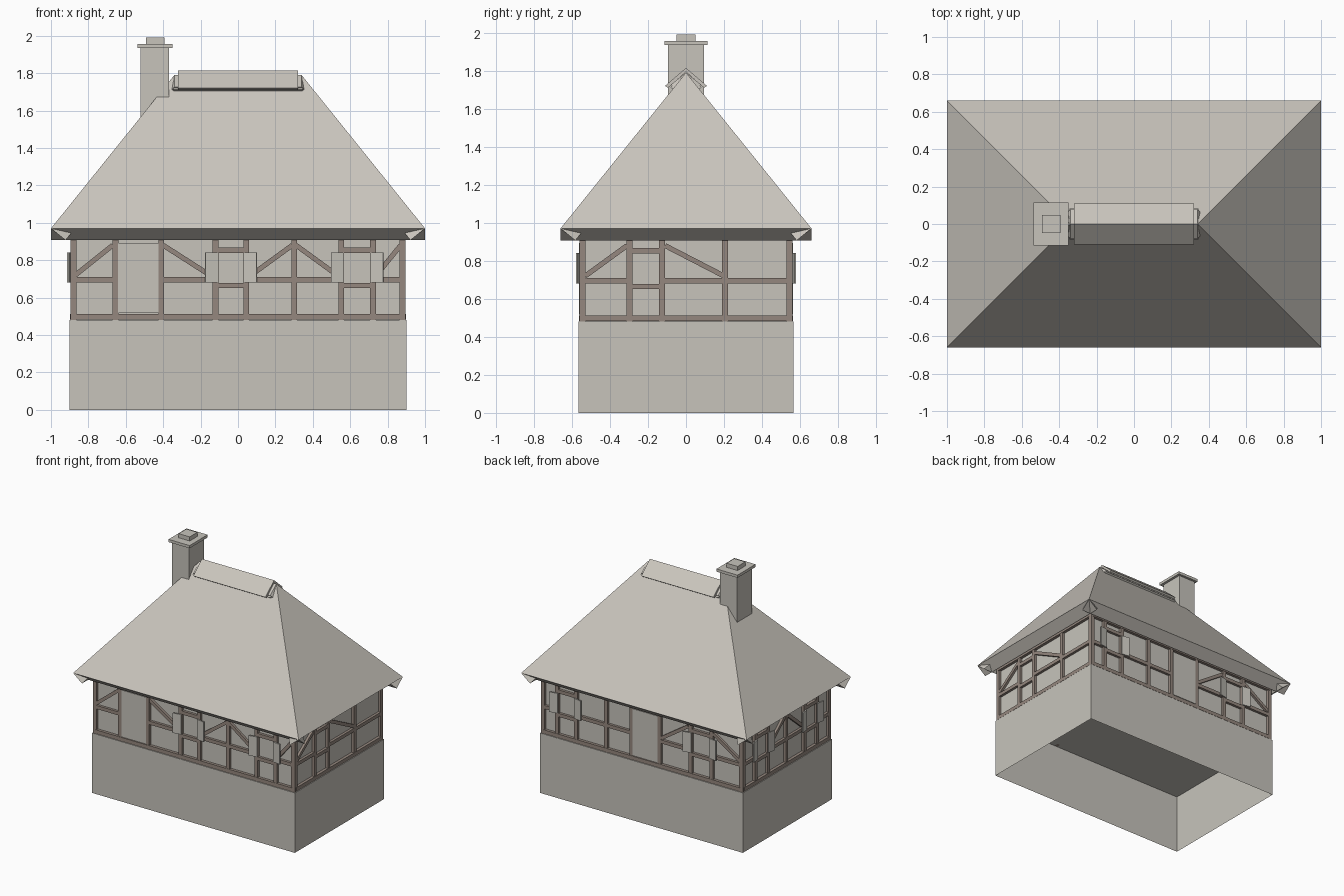
import bpy, bmesh
from math import radians
from mathutils import Vector, Matrix

cube = bpy.data.objects.get("Cube")
if cube:
    bpy.data.objects.remove(cube, do_unlink=True)


def material(name, rgb):
    m = bpy.data.materials.new(name)
    m.use_nodes = True
    m.diffuse_color = (*rgb, 1)
    m.node_tree.nodes["Principled BSDF"].inputs["Base Color"].default_value = (*rgb, 1)
    return m


STONE = material("pale_stone", (0.57, 0.55, 0.50))
THATCH = material("roof_grey", (0.59, 0.56, 0.51))
TIMBER = material("brown_timber", (0.30, 0.245, 0.21))


def finish(bm, name, mat):
    bmesh.ops.recalc_face_normals(bm, faces=bm.faces)
    mesh = bpy.data.meshes.new(name)
    bm.to_mesh(mesh)
    bm.free()
    mesh.materials.append(mat)
    obj = bpy.data.objects.new(name, mesh)
    bpy.context.collection.objects.link(obj)
    return obj


def add_box(bm, center, size, matrix=Matrix()):
    m = matrix @ Matrix.Translation(center) @ Matrix.Diagonal((*size, 1))
    return bmesh.ops.create_cube(bm, size=1, matrix=m)["verts"]


def box(name, mat, center, size):
    bm = bmesh.new()
    add_box(bm, center, size)
    return finish(bm, name, mat)


def prism(bm, points, offset):
    """Extrude a flat polygon along an offset vector into a closed solid."""
    face = bm.faces.new([bm.verts.new(p) for p in points])
    ext = bmesh.ops.extrude_face_region(bm, geom=[face], use_keep_orig=True)["geom"]
    for g in ext:
        if isinstance(g, bmesh.types.BMVert):
            g.co += Vector(offset)


# Foundation, hollow and open underneath
HX, HY, SILL, TOP = 0.90, 0.565, 0.48, 0.95
bm = bmesh.new()
add_box(bm, (0, 0, SILL / 2), (2 * HX, 2 * HY, SILL))
bm.faces.ensure_lookup_table()
bmesh.ops.delete(bm, geom=[f for f in bm.faces if f.calc_center_median().z < 0.01],
                 context="FACES_ONLY")
finish(bm, "foundation", STONE)

# Plaster infill behind the timber frame
box("plaster_walls", STONE, (0, 0, (SILL + TOP) / 2),
    (2 * HX - 0.05, 2 * HY - 0.05, TOP - SILL))

# Timber framing: every wall is described in its own plane (u to the right, z up)
LOW, HIGH = 0.72, 0.88
walls = {
    "front": dict(
        angle=0, dist=HY, half=HX, posts=(0.30,), doors=((-0.655, -0.41),),
        windows=((-0.12, 0.045), (0.552, 0.722)), shutters=True,
        rails=((-0.87, -0.655), (-0.41, -0.12), (0.045, 0.552), (0.722, 0.87)),
        braces=((-0.87, LOW, -0.67, HIGH), (-0.40, HIGH, -0.15, LOW), (0.07, LOW, 0.29, HIGH),
                (0.31, HIGH, 0.53, LOW), (0.74, LOW, 0.87, HIGH))),
    "left": dict(
        angle=90, dist=HX, half=HY, posts=(0.205,), doors=(),
        windows=((-0.297, -0.126),), shutters=False,
        rails=((-0.53, -0.297), (-0.126, 0.53)),
        braces=((-0.53, LOW, -0.31, HIGH), (-0.11, HIGH, 0.20, LOW))),
    "back": dict(
        angle=180, dist=HY, half=HX, posts=(-0.32,), doors=((-0.095, 0.155),),
        windows=((-0.755, -0.585), (0.43, 0.615)), shutters=True,
        rails=((-0.87, -0.755), (-0.585, -0.095), (0.155, 0.43), (0.615, 0.87)),
        braces=((0.17, LOW, 0.41, HIGH), (0.63, HIGH, 0.87, LOW))),
    "right": dict(
        angle=-90, dist=HX, half=HY, posts=(0,), doors=(),
        windows=((-0.39, -0.23), (0.23, 0.39)), shutters=True,
        rails=((-0.53, -0.39), (-0.23, 0.23), (0.39, 0.53)),
        braces=((-0.21, LOW, -0.02, HIGH), (0.02, HIGH, 0.21, LOW))),
}


def beam(bm, frame, u0, z0, u1, z1, width=0.031, depth=0.03):
    a, b = Vector((u0, 0, z0)), Vector((u1, 0, z1))
    along = (b - a).normalized()
    rot = along.to_track_quat("X", "Y").to_matrix().to_4x4()
    m = frame @ Matrix.Translation((a + b) / 2) @ rot
    # the track quaternion keeps Y along the wall depth
    add_box(bm, (0, 0, 0), ((b - a).length, depth, width), m)


for side, w in walls.items():
    turn = Matrix.Rotation(radians(w["angle"]), 4, "Z")
    frame = turn @ Matrix.Translation((0, -w["dist"] + 0.02, 0))
    edge = w["half"] - 0.022
    bm = bmesh.new()
    beam(bm, frame, -edge, SILL + 0.018, edge, SILL + 0.018, 0.036)
    beam(bm, frame, -edge, 0.925, edge, 0.925, 0.036)
    uprights = [-edge, edge, *w["posts"]]
    for pair in w["doors"] + w["windows"]:
        uprights += pair
    for u in uprights:
        beam(bm, frame, u, SILL, u, TOP)
    for u0, u1 in w["rails"]:
        beam(bm, frame, u0, 0.695, u1, 0.695, depth=0.028)
    for u0, u1 in w["windows"]:
        for z in (0.665, 0.853):
            beam(bm, frame, u0, z, u1, z, depth=0.028)
    for u0, z0, u1, z1 in w["braces"]:
        beam(bm, frame, u0, z0, u1, z1, 0.028, 0.026)
    finish(bm, side + "_timber_frame", TIMBER)

    # Doors
    for u0, u1 in w["doors"]:
        bm = bmesh.new()
        add_box(bm, ((u0 + u1) / 2, -0.002, 0.705), (u1 - u0 - 0.028, 0.03, 0.375), frame)
        finish(bm, side + "_door", STONE)

    # Shutters swung open on either side of each window
    if w["shutters"]:
        bm = bmesh.new()
        for u0, u1 in w["windows"]:
            for u, s in ((u0 + 0.012, -1), (u1 - 0.012, 1)):
                hinge = frame @ Matrix.Translation((u, -0.018, 0.76)) \
                    @ Matrix.Rotation(radians(-10 * s), 4, "Z")
                add_box(bm, (s * 0.034, 0, 0), (0.068, 0.01, 0.16), hinge)
        finish(bm, side + "_shutters", STONE)

# Hipped roof: four thick slabs, each extruded square to its own slope
EX, EY, EAVE, RIDGE, RX = 1.0, 0.66, 0.97, 1.79, 0.34
for s, name in ((-1, "front"), (1, "back")):
    bm = bmesh.new()
    prism(bm, [(-EX, s * EY, EAVE), (EX, s * EY, EAVE), (RX, 0, RIDGE), (-RX, 0, RIDGE)],
          (0, -s * 0.078, -0.063))
    finish(bm, name + "_roof_slope", THATCH)
for s, name in ((-1, "right"), (1, "left")):
    bm = bmesh.new()
    prism(bm, [(s * EX, -EY, EAVE), (s * EX, EY, EAVE), (s * RX, 0, RIDGE)],
          (-s * 0.078, 0, -0.063))
    finish(bm, name + "_roof_hip", THATCH)


# Ridge caps: folded boards, a smaller one showing at both ends
def ridge_cap(name, half_x, half_y, peak, foot, thick):
    bm = bmesh.new()
    profile = [(-half_y, foot), (0, peak), (half_y, foot),
               (half_y - thick, foot - thick * 0.7), (0, peak - thick * 1.4),
               (-half_y + thick, foot - thick * 0.7)]
    prism(bm, [(-half_x, y, z) for y, z in profile], (2 * half_x, 0, 0))
    finish(bm, name, THATCH)


ridge_cap("ridge_cap", 0.32, 0.11, 1.815, 1.72, 0.015)
ridge_cap("ridge_cap_liner", 0.345, 0.082, 1.785, 1.712, 0.015)

# Chimney
box("chimney_stack", STONE, (-0.445, 0, 1.69), (0.15, 0.19, 0.5))
box("chimney_plate", STONE, (-0.443, 0, 1.946), (0.187, 0.228, 0.022))
box("chimney_pot", STONE, (-0.443, 0, 1.97), (0.098, 0.098, 0.04))
